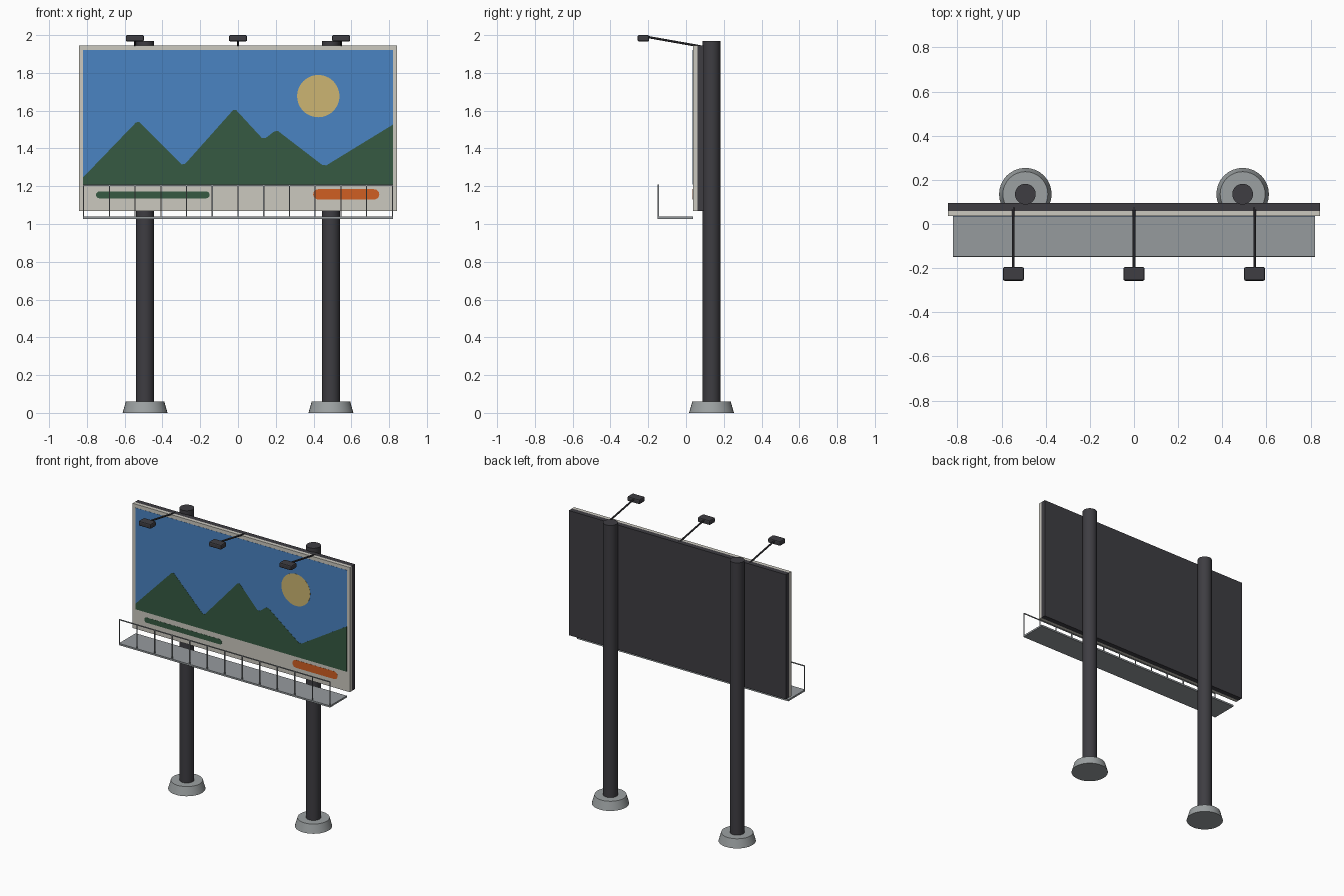
import bpy, bmesh, math
from mathutils import Vector

cube = bpy.data.objects.get("Cube")
if cube:
    bpy.data.objects.remove(cube, do_unlink=True)


def material(name, rgb):
    # colours are given as sRGB bytes and stored linear
    lin = [((c / 255 + 0.055) / 1.055) ** 2.4 for c in rgb]
    m = bpy.data.materials.new(name)
    m.use_nodes = True
    m.diffuse_color = (*lin, 1)
    m.node_tree.nodes["Principled BSDF"].inputs["Base Color"].default_value = (*lin, 1)
    return m


DARK = material("dark steel", (62, 61, 66))
CONCRETE = material("concrete grey", (156, 161, 162))
STEEL = material("galvanised steel", (150, 155, 158))
CREAM = material("cream frame", (203, 200, 191))
SKY = material("sky blue", (74, 131, 194))
GREEN = material("mountain green", (54, 90, 66))
SUN = material("sun yellow", (204, 181, 114))
ORANGE = material("orange", (208, 94, 34))


def finish(name, bm, mat, smooth=False):
    bmesh.ops.recalc_face_normals(bm, faces=bm.faces)
    mesh = bpy.data.meshes.new(name)
    bm.to_mesh(mesh)
    bm.free()
    ob = bpy.data.objects.new(name, mesh)
    bpy.context.collection.objects.link(ob)
    mesh.materials.append(mat)
    if smooth:
        bpy.ops.object.select_all(action='DESELECT')
        ob.select_set(True)
        bpy.context.view_layer.objects.active = ob
        bpy.ops.object.shade_smooth_by_angle(angle=math.radians(35))
    return ob


def box(name, lo, hi, mat, bevel=0):
    bm = bmesh.new()
    bmesh.ops.create_cube(bm, size=1)
    lo, hi = Vector(lo), Vector(hi)
    for v in bm.verts:
        v.co = (lo + hi) / 2 + v.co * (hi - lo)
    if bevel:
        bmesh.ops.bevel(bm, geom=bm.edges[:], offset=bevel, segments=2,
                        profile=0.5, affect='EDGES')
    return finish(name, bm, mat)


def rod(name, a, b, r1, r2, mat, sides=32):
    a, b = Vector(a), Vector(b)
    bm = bmesh.new()
    bmesh.ops.create_cone(bm, cap_ends=True, segments=sides, radius1=r1,
                          radius2=r2, depth=(b - a).length)
    turn = Vector((0, 0, 1)).rotation_difference(b - a)
    for v in bm.verts:
        v.co = turn @ v.co + (a + b) / 2
    return finish(name, bm, mat, smooth=True)


def plate(name, outline, front, mat):
    # thin flat shape in the xz plane, reaching back into the frame
    bm = bmesh.new()
    face = bm.faces.new([bm.verts.new((x, front, z)) for x, z in outline])
    grown = bmesh.ops.extrude_face_region(bm, geom=[face])
    back = [g for g in grown["geom"] if isinstance(g, bmesh.types.BMVert)]
    bmesh.ops.translate(bm, vec=(0, 0.004, 0), verts=back)
    return finish(name, bm, mat)


def arc(cx, cz, r, start, end, n):
    return [(cx + r * math.cos(start + (end - start) * i / n),
             cz + r * math.sin(start + (end - start) * i / n)) for i in range(n + 1)]


def capsule(x1, x2, z, r):
    q = math.pi / 2
    return arc(x2 - r, z, r, -q, q, 10) + arc(x1 + r, z, r, q, 3 * q, 10)


# Posts and footings
for side, x in (("right", -0.492), ("left", 0.492)):
    rod(side + "_footing", (x, 0.135, 0), (x, 0.135, 0.06), 0.119, 0.102, CONCRETE)
    rod(side + "_post", (x, 0.135, 0.03), (x, 0.135, 1.97), 0.047, 0.047, DARK)

# Board
FRONT = 0.036
box("back_panel", (-0.843, 0.06, 1.07), (0.843, 0.096, 1.945), DARK)
box("frame", (-0.843, FRONT, 1.07), (0.843, 0.06, 1.945), CREAM)

# Painted scene
W, LOW = 0.82, 1.208
plate("sky", [(-W, LOW), (W, LOW), (W, 1.92), (-W, 1.92)], FRONT - 0.001, SKY)
ridge = [(-W, 1.247), (-0.53, 1.548), (-0.29, 1.307), (-0.018, 1.612), (0.135, 1.446),
         (0.203, 1.499), (0.457, 1.304), (W, 1.526)]
skyline = [ridge[0]]
for a, b, c in zip(ridge, ridge[1:], ridge[2:]):
    # blunt every peak and valley
    for end in (a, c):
        d = (Vector(end) - Vector(b)).normalized() * 0.013
        skyline.append((b[0] + d.x, b[1] + d.y))
skyline.append(ridge[-1])
plate("mountains", [(-W, LOW)] + skyline + [(W, LOW)], FRONT - 0.002, GREEN)
plate("sun", arc(0.425, 1.677, 0.112, 0, math.tau * 47 / 48, 47), FRONT - 0.002, SUN)
plate("green_stripe", capsule(-0.752, -0.15, 1.154, 0.018), FRONT - 0.001, GREEN)
plate("orange_button", capsule(0.398, 0.748, 1.157, 0.027), FRONT - 0.001, ORANGE)

# Walkway and railing
EDGE = -0.147
box("walkway", (-W, EDGE - 0.003, 1.027), (W, FRONT, 1.039), STEEL)
T = 0.003
for i in range(13):
    x = (W - T) * (i / 6 - 1)
    box("rail_post", (x - T, EDGE - T, 1.035), (x + T, EDGE + T, 1.205), STEEL)
box("top_rail", (-W, EDGE - T, 1.202), (W, EDGE + T, 1.208), STEEL)

# Lamps on arms
for x in (-0.546, 0, 0.546):
    rod("lamp_arm", (x, 0.075, 1.941), (x, -0.215, 1.992), 0.006, 0.006, DARK, 10)
    box("lamp_head", (x - 0.048, -0.257, 1.966), (x + 0.048, -0.195, 2), DARK, 0.008)
